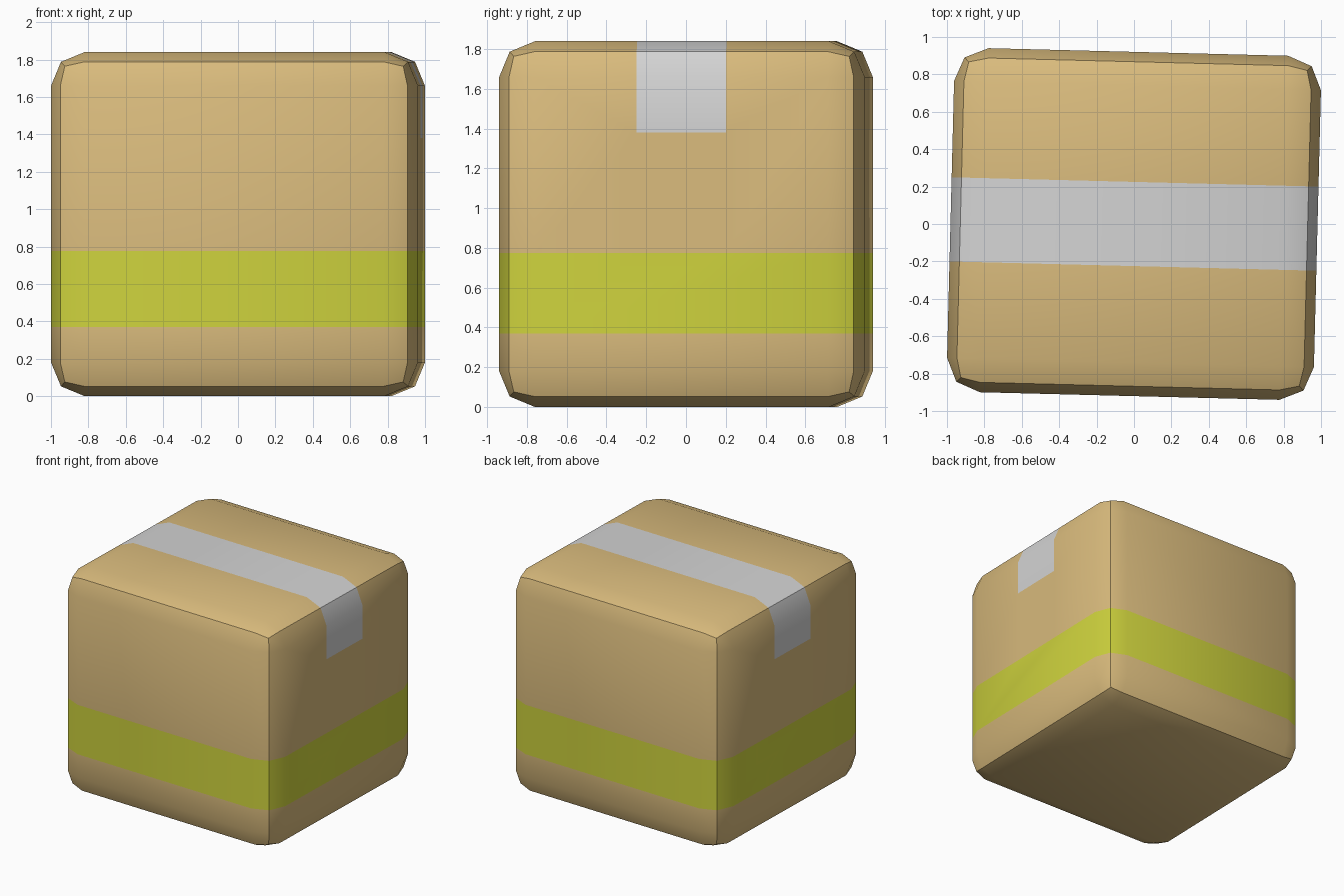
import bpy, bmesh, math
from mathutils import Vector

if "Cube" in bpy.data.objects:
    bpy.data.objects.remove(bpy.data.objects["Cube"])

HX, HY, H = 0.981, 0.92, 1.84      # half width, half depth, height
BEVEL = 0.18
BAND = (0.37, 0.775)               # painted band heights
TAPE_Y, TAPE_Z = 0.225, 1.38       # tape half width and lower end


def material(name, rgb):
    m = bpy.data.materials.new(name)
    m.diffuse_color = (*rgb, 1)
    m.use_nodes = True
    m.node_tree.nodes["Principled BSDF"].inputs["Base Color"].default_value = m.diffuse_color
    return m


# Rounded box
bm = bmesh.new()
bmesh.ops.create_cube(bm, size=1)
bmesh.ops.scale(bm, vec=(2 * HX, 2 * HY, H), verts=bm.verts)
bmesh.ops.translate(bm, vec=(0, 0, H / 2), verts=bm.verts)
bmesh.ops.bevel(bm, geom=bm.edges[:], offset=BEVEL, offset_type='OFFSET',
                segments=2, profile=0.5, affect='EDGES', clamp_overlap=True)


def cut(co, no, keep):
    """Slice only the faces for which keep(face) holds."""
    bm.normal_update()
    faces = [f for f in bm.faces if keep(f)]
    edges = list({e for f in faces for e in f.edges})
    verts = list({v for f in faces for v in f.verts})
    bmesh.ops.bisect_plane(bm, geom=verts + edges + faces, dist=1e-5,
                           plane_co=Vector(co), plane_no=Vector(no))


# Band cuts, tape edge cuts, tape end cuts
for z in BAND:
    cut((0, 0, z), (0, 0, 1), lambda f: True)
for y in (-TAPE_Y, TAPE_Y):
    cut((0, y, 0), (0, 1, 0), lambda f: f.calc_center_median().z > BAND[1])
cut((0, 0, TAPE_Z), (0, 0, 1),
    lambda f: abs(f.calc_center_median().y) < TAPE_Y and abs(f.normal.x) > 0.9)

# Colour by position
bm.normal_update()
for f in bm.faces:
    c = f.calc_center_median()
    if BAND[0] < c.z < BAND[1]:
        f.material_index = 1
    elif c.z > TAPE_Z and all(abs(v.co.y) < TAPE_Y + 1e-3 for v in f.verts):
        f.material_index = 2

me = bpy.data.meshes.new("cardboard_box")
bm.to_mesh(me)
bm.free()
for name, rgb in (("cardboard tan", (0.70, 0.50, 0.205)),
                  ("band yellow green", (0.62, 0.65, 0.047)),
                  ("tape grey", (0.66, 0.66, 0.66))):
    me.materials.append(material(name, rgb))

box = bpy.data.objects.new("cardboard_box", me)
bpy.context.collection.objects.link(box)
box.rotation_euler.z = math.radians(-1.45)
bpy.context.view_layer.objects.active = box
box.select_set(True)
bpy.ops.object.shade_smooth_by_angle(angle=math.radians(30))
